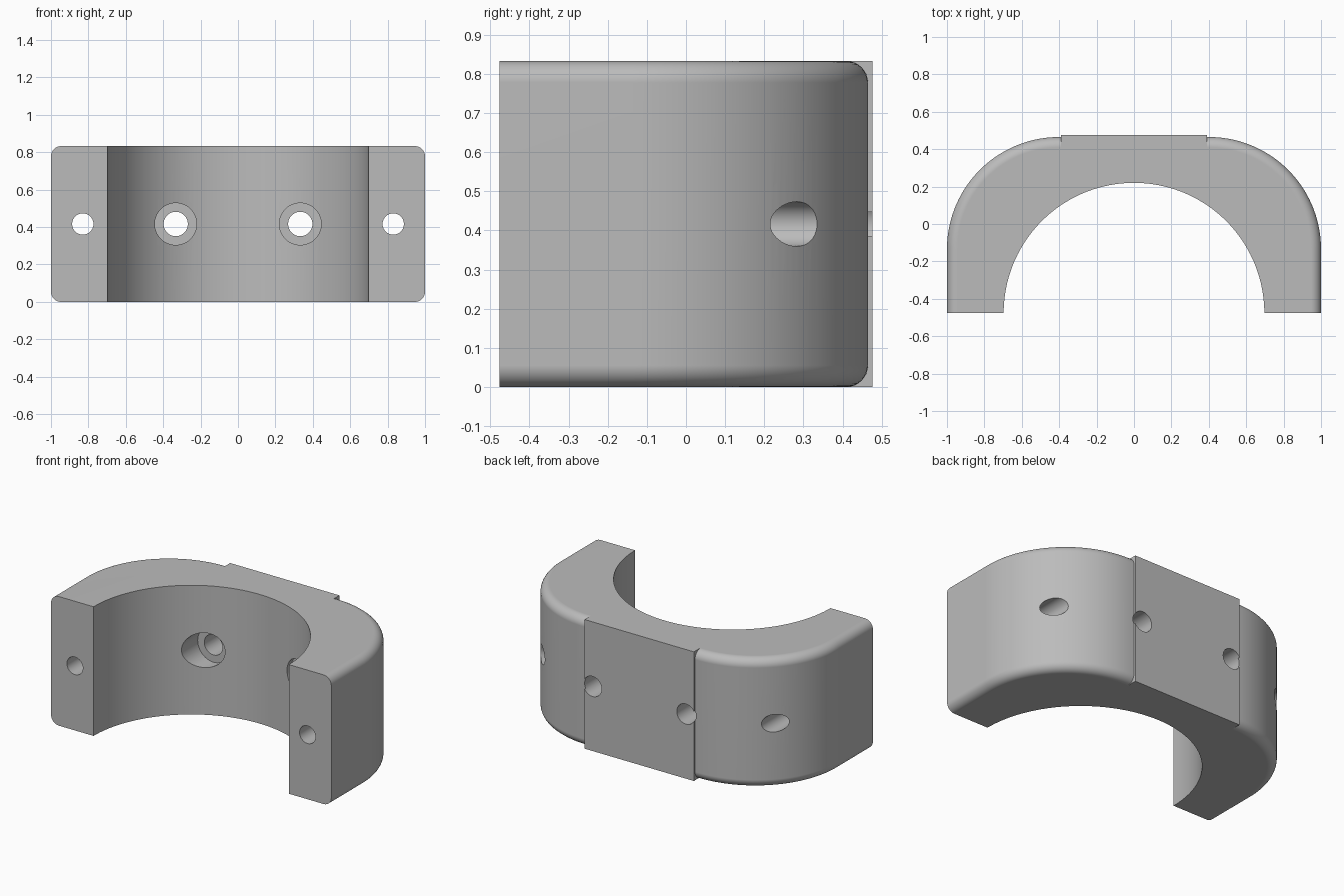
import bpy, bmesh
from math import sin, cos, pi, radians

if "Cube" in bpy.data.objects:
    bpy.data.objects.remove(bpy.data.objects["Cube"])

HEIGHT, FRONT, BACK = 0.833, -0.477, 0.477
MID = HEIGHT / 2
CORNER = 0.6       # radius of the outer shoulders
FILLET = 0.055

grey = bpy.data.materials.new("plain_grey")
grey.use_nodes = True
colour = (0.5, 0.5, 0.5, 1)
grey.diffuse_color = colour
grey.node_tree.nodes["Principled BSDF"].inputs["Base Color"].default_value = colour


def add_object(name, bm):
    bmesh.ops.recalc_face_normals(bm, faces=bm.faces)
    mesh = bpy.data.meshes.new(name)
    bm.to_mesh(mesh)
    bm.free()
    mesh.materials.append(grey)
    obj = bpy.data.objects.new(name, mesh)
    bpy.context.collection.objects.link(obj)
    return obj


def cylinder(name, radius, x, y0, y1, segments=48):
    """Cylinder along y at mid height."""
    bm = bmesh.new()
    ring = [bm.verts.new((x + radius * cos(2 * pi * i / segments), y0,
                          MID + radius * sin(2 * pi * i / segments)))
            for i in range(segments)]
    face = bm.faces.new(ring)
    out = bmesh.ops.extrude_face_region(bm, geom=[face])["geom"]
    bmesh.ops.translate(bm, vec=(0, y1 - y0, 0),
                        verts=[v for v in out if isinstance(v, bmesh.types.BMVert)])
    return add_object(name, bm)


def prism(name, outline, z0, z1):
    """Extrude a plan outline upwards."""
    bm = bmesh.new()
    face = bm.faces.new([bm.verts.new((x, y, z0)) for x, y in outline])
    out = bmesh.ops.extrude_face_region(bm, geom=[face])["geom"]
    bmesh.ops.translate(bm, vec=(0, 0, z1 - z0),
                        verts=[v for v in out if isinstance(v, bmesh.types.BMVert)])
    return add_object(name, bm)


def combine(target, other, operation):
    mod = target.modifiers.new(operation, 'BOOLEAN')
    mod.operation = operation
    mod.solver = 'EXACT'
    mod.object = other
    bpy.context.view_layer.objects.active = target
    bpy.ops.object.modifier_apply(modifier=mod.name)
    bpy.data.objects.remove(other)


# Arched body: straight legs running into round shoulders
STEPS = 40
shoulder_y = 0.465 - CORNER
right = [(1 - CORNER + CORNER * cos(pi / 2 * i / STEPS),
          shoulder_y + CORNER * sin(pi / 2 * i / STEPS)) for i in range(STEPS + 1)]
half = [(1, FRONT)] + right
body = prism("clamp_half", half + [(-x, y) for x, y in reversed(half)], 0, HEIGHT)

# Rounded rims along the outer wall
bm = bmesh.new()
bm.from_mesh(body.data)
rims = [e for e in bm.edges
        if abs(e.verts[0].co.z - e.verts[1].co.z) < 0.001
        and max(v.co.y for v in e.verts) > FRONT + 0.001]
bmesh.ops.bevel(bm, geom=rims, offset=FILLET, offset_type='OFFSET',
                segments=8, profile=0.5, affect='EDGES', clamp_overlap=False)
bm.to_mesh(body.data)
bm.free()

# Square-edged mounting pad on the back
pad = prism("mounting_pad", [(-0.39, 0.1), (0.39, 0.1), (0.39, BACK), (-0.39, BACK)],
            0, HEIGHT)
combine(body, pad, 'UNION')

# Half-round saddle
SADDLE = 0.697
saddle = prism("saddle_cutter",
               [(SADDLE * cos(2 * pi * i / 160), FRONT + SADDLE * sin(2 * pi * i / 160))
                for i in range(160)], -0.2, HEIGHT + 0.2)
combine(body, saddle, 'DIFFERENCE')

# Counterbored pad holes and clamping holes in the legs
for side in (-1, 1):
    combine(body, cylinder("counterbore", 0.112, side * 0.333, -0.3, 0.225), 'DIFFERENCE')
    combine(body, cylinder("pad_hole", 0.065, side * 0.333, -0.2, 0.7), 'DIFFERENCE')
    combine(body, cylinder("leg_hole", 0.057, side * 0.83, -0.7, 0.7), 'DIFFERENCE')

# Smooth curves, crisp edges
bpy.ops.object.select_all(action='DESELECT')
body.select_set(True)
bpy.context.view_layer.objects.active = body
bpy.ops.object.shade_smooth_by_angle(angle=radians(30))
normals = body.modifiers.new("weighted_normals", 'WEIGHTED_NORMAL')
normals.keep_sharp = True
